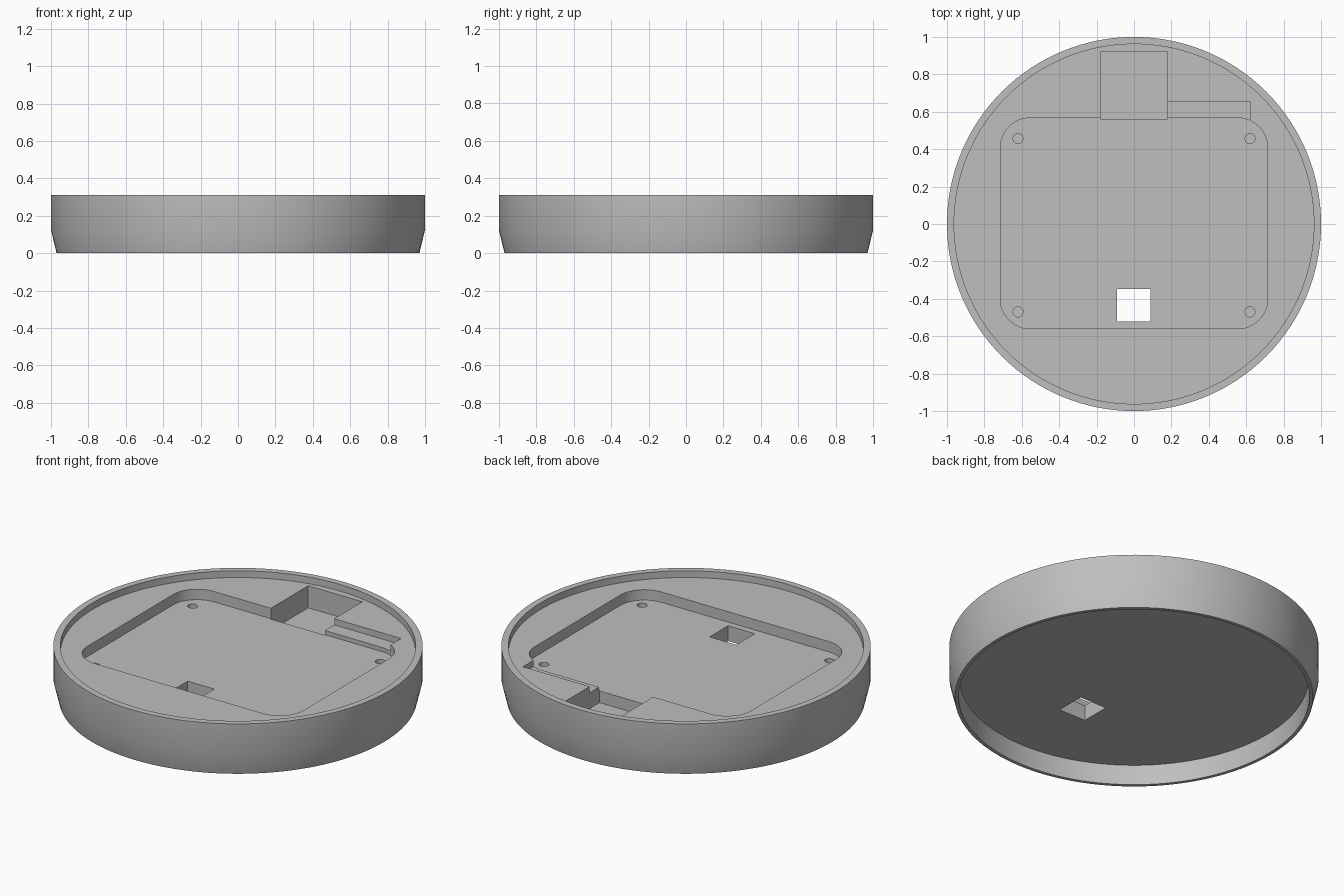
import bpy
import bmesh
from math import cos, sin, pi, radians

cube = bpy.data.objects.get("Cube")
if cube:
    bpy.data.objects.remove(cube, do_unlink=True)

# Heights of the main levels
TOP, LEDGE, BOARD, SLOT, WELL, UNDER = 0.312, 0.272, 0.21, 0.235, 0.14, 0.118
ABOVE = 0.5

grey = bpy.data.materials.new("plain grey")
grey.use_nodes = True
colour = (0.52, 0.52, 0.52, 1)
grey.diffuse_color = colour
grey.node_tree.nodes["Principled BSDF"].inputs["Base Color"].default_value = colour


def finish(name, bm):
    bmesh.ops.recalc_face_normals(bm, faces=bm.faces)
    mesh = bpy.data.meshes.new(name)
    bm.to_mesh(mesh)
    bm.free()
    mesh.materials.append(grey)
    obj = bpy.data.objects.new(name, mesh)
    bpy.context.collection.objects.link(obj)
    return obj


def lathe(name, profile, sides=128):
    """Closed solid of revolution from (radius, height) pairs."""
    bm = bmesh.new()
    rings = [[bm.verts.new((r * cos(2 * pi * i / sides), r * sin(2 * pi * i / sides), z))
              for i in range(sides)] for r, z in profile]
    for a, b in zip(rings, rings[1:]):
        for i in range(sides):
            j = (i + 1) % sides
            bm.faces.new((a[i], a[j], b[j], b[i]))
    bm.faces.new(rings[0])
    bm.faces.new(rings[-1])
    return finish(name, bm)


def prism(name, outline, low, high=ABOVE):
    """Vertical prism over a flat outline."""
    bm = bmesh.new()
    base = bm.faces.new([bm.verts.new((x, y, low)) for x, y in outline])
    out = bmesh.ops.extrude_face_region(bm, geom=[base])["geom"]
    tops = [v for v in out if isinstance(v, bmesh.types.BMVert)]
    bmesh.ops.translate(bm, verts=tops, vec=(0, 0, high - low))
    return finish(name, bm)


def rectangle(x0, x1, y0, y1):
    return [(x0, y0), (x1, y0), (x1, y1), (x0, y1)]


def rounded(x0, x1, y0, y1, r, steps=12):
    centres = [(x1 - r, y1 - r), (x0 + r, y1 - r), (x0 + r, y0 + r), (x1 - r, y0 + r)]
    return [(cx + r * cos(pi / 2 * (q + s / steps)), cy + r * sin(pi / 2 * (q + s / steps)))
            for q, (cx, cy) in enumerate(centres) for s in range(steps + 1)]


def circle(cx, cy, r, sides=24):
    return [(cx + r * cos(2 * pi * i / sides), cy + r * sin(2 * pi * i / sides))
            for i in range(sides)]


# Round housing: hollow underside, tapered foot, straight wall and raised lip
housing = lathe("round_housing", [
    (0.945, UNDER), (0.95, 0), (0.97, 0), (1, 0.125),
    (1, TOP), (0.962, TOP), (0.962, LEDGE)])

# Pockets and holes
cutters = [
    prism("board_pocket", rounded(-0.715, 0.715, -0.56, 0.567, 0.16), BOARD),
    prism("cable_slot", rectangle(0.1, 0.62, 0.48, 0.655), SLOT),
    prism("connector_well", rectangle(-0.18, 0.178, 0.562, 0.92), WELL),
    prism("square_opening", rectangle(-0.09, 0.087, -0.522, -0.347), -0.1),
]
for x in (-0.62, 0.62):
    for y in (-0.47, 0.457):
        cutters.append(prism("screw_hole", circle(x, y, 0.027), WELL))

bpy.context.view_layer.objects.active = housing
for cutter in cutters:
    cutter.hide_render = True
    mod = housing.modifiers.new(cutter.name, 'BOOLEAN')
    mod.operation = 'DIFFERENCE'
    mod.solver = 'EXACT'
    mod.object = cutter
    bpy.ops.object.modifier_apply(modifier=mod.name)
for cutter in cutters:
    bpy.data.objects.remove(cutter, do_unlink=True)

# Smooth round walls with crisp edges
bpy.ops.object.select_all(action='DESELECT')
housing.select_set(True)
bpy.ops.object.shade_smooth_by_angle(angle=radians(30))
